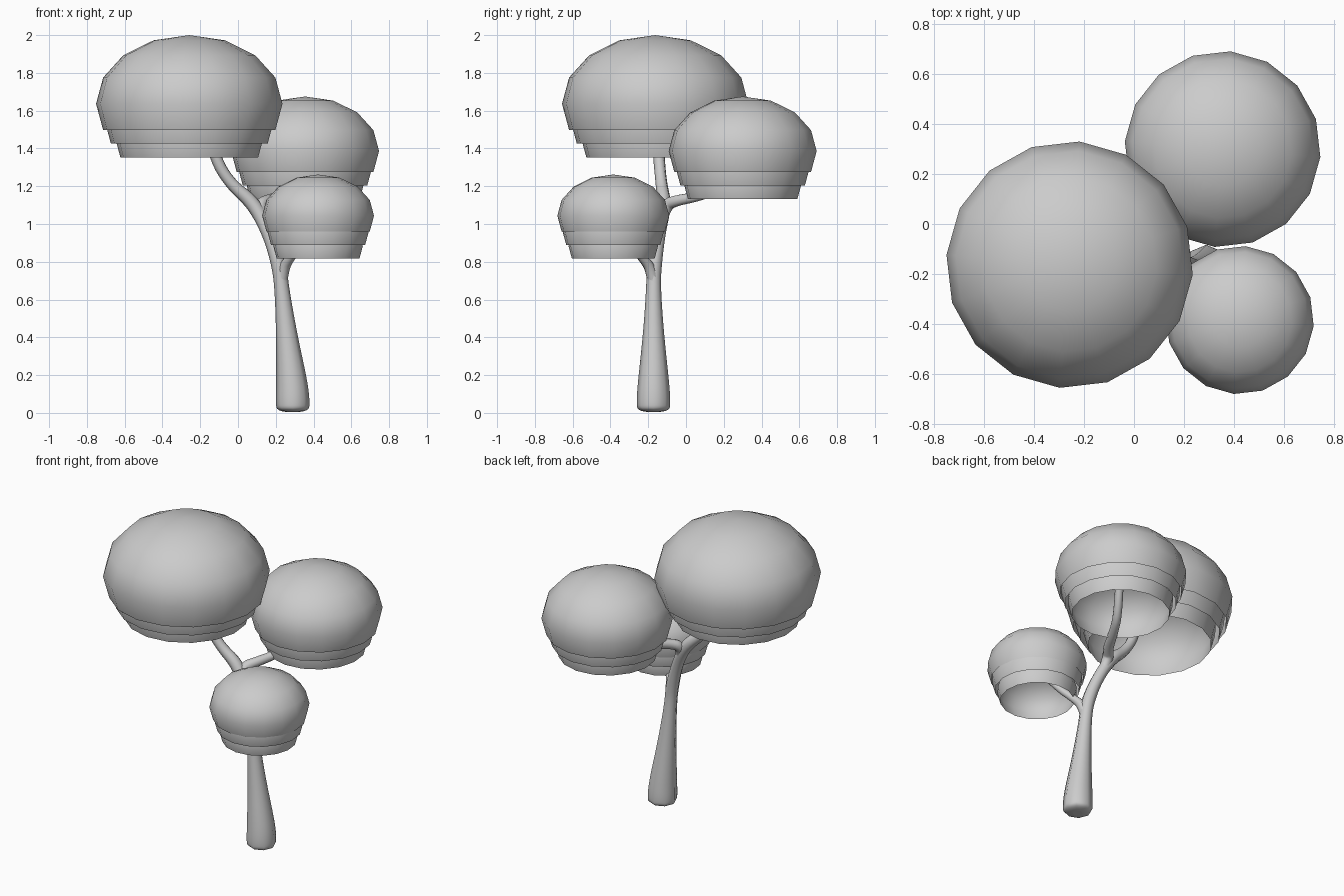
import bpy, bmesh, math
from mathutils import Matrix

if "Cube" in bpy.data.objects:
    bpy.data.objects.remove(bpy.data.objects["Cube"])


def leaf_shell(name, centre, radius, height):
    """Open, squashed 16-sided dome cut one ring below its equator."""
    bm = bmesh.new()
    bmesh.ops.create_uvsphere(bm, u_segments=16, v_segments=8, radius=1)
    low = [v for v in bm.verts if v.co.z < -0.45]
    bmesh.ops.delete(bm, geom=low, context='VERTS')
    bm.transform(Matrix.Translation(centre)
                 @ Matrix.Rotation(math.radians(-4.6), 4, 'Z')
                 @ Matrix.Diagonal((radius, radius, height, 1)))
    for f in bm.faces:
        f.smooth = True
    mesh = bpy.data.meshes.new(name)
    bm.to_mesh(mesh)
    bm.free()
    bpy.context.collection.objects.link(bpy.data.objects.new(name, mesh))


def canopy(name, x, y, top, radius):
    """Three nested shells, each smaller and hanging lower than the last."""
    height = radius * 0.735
    rim = top - height * 1.383
    for i, s in enumerate((1.0, 0.91, 0.8)):
        z = rim - 0.072 * i + 0.383 * height * s
        leaf_shell(f"{name}_layer_{i + 1}", (x, y, z), radius * s, height * s)


def limb(name, points):
    """Smooth tapered tube through (x, y, z, radius) points."""
    cu = bpy.data.curves.new(name, 'CURVE')
    cu.dimensions = '3D'
    cu.bevel_depth = 1.0
    cu.bevel_resolution = 2
    cu.use_fill_caps = True
    sp = cu.splines.new('NURBS')
    sp.points.add(len(points) - 1)
    for p, (x, y, z, r) in zip(sp.points, points):
        p.co = (x, y, z, 1)
        p.radius = r
    sp.order_u = 3
    sp.use_endpoint_u = True
    sp.resolution_u = 5
    ob = bpy.data.objects.new(name, cu)
    bpy.context.collection.objects.link(ob)
    bpy.ops.object.select_all(action='DESELECT')
    ob.select_set(True)
    bpy.context.view_layer.objects.active = ob
    bpy.ops.object.convert(target='MESH')
    bpy.ops.object.shade_smooth_by_angle(angle=math.radians(60))


# Leaf canopies
canopy("large_canopy", -0.258, -0.163, 2.0, 0.495)
canopy("medium_canopy", 0.355, 0.30, 1.675, 0.393)
canopy("small_canopy", 0.424, -0.385, 1.262, 0.297)

# Trunk with bulbous foot, running up into the large canopy
limb("trunk", [
    (0.29, -0.172, 0.005, 0.03), (0.29, -0.172, 0.008, 0.085),
    (0.29, -0.172, 0.06, 0.09), (0.285, -0.172, 0.16, 0.083),
    (0.257, -0.172, 0.42, 0.055), (0.23, -0.172, 0.68, 0.037),
    (0.215, -0.168, 0.80, 0.041), (0.165, -0.145, 0.95, 0.036),
    (0.085, -0.115, 1.11, 0.04), (-0.04, -0.13, 1.21, 0.03),
    (-0.13, -0.145, 1.36, 0.031), (-0.18, -0.155, 1.58, 0.028)])

# Side branches
limb("medium_branch", [
    (0.13, -0.13, 1.02, 0.032), (0.105, -0.11, 1.10, 0.034),
    (0.16, -0.05, 1.125, 0.031), (0.22, 0.07, 1.145, 0.027),
    (0.29, 0.20, 1.20, 0.026), (0.34, 0.27, 1.34, 0.025)])
limb("small_branch", [
    (0.23, -0.172, 0.69, 0.032), (0.24, -0.185, 0.765, 0.03),
    (0.275, -0.23, 0.82, 0.024), (0.34, -0.30, 0.90, 0.022),
    (0.40, -0.36, 1.0, 0.02)])
